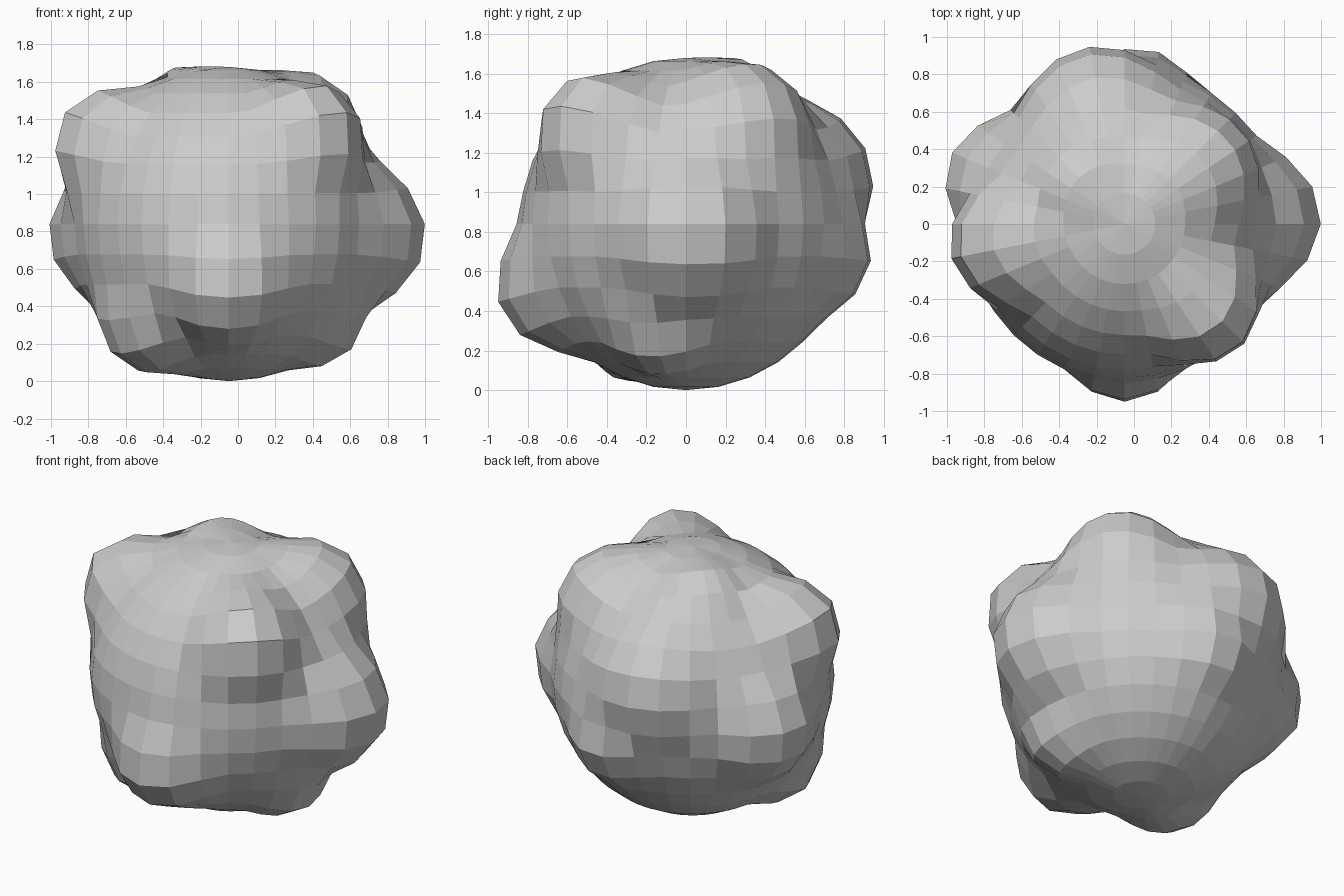
import bpy, bmesh
from math import sin, cos, radians, degrees
from mathutils import Vector

if "Cube" in bpy.data.objects:
    bpy.data.objects.remove(bpy.data.objects["Cube"])

CENTRE = Vector((-0.05, 0, 0.84))
RADIUS = 0.84

# Lumps: azimuth, elevation, height (fraction of radius), angular reach (degrees)
LUMPS = [
    (2, -5, 0.26, 36),       # right
    (-90, -26, 0.23, 31),    # low front
    (-148, -47, 0.17, 28),   # low front left
    (-15, -46, 0.13, 25),    # low front right
    (-47, 37, 0.285, 30),    # upper front right
    (-171, 33, 0.28, 31),    # upper left
    (104, 20, 0.195, 37),    # upper back
    (37, 46, 0.20, 32),      # upper back right
    (160, -5, 0.20, 32),     # left
    (84, -13, 0.15, 27),     # back
    (137, 62, 0.09, 24),     # top back left
]


def direction(az, el):
    a, e = radians(az), radians(el)
    return Vector((cos(a) * cos(e), sin(a) * cos(e), sin(e)))


# Low-poly sphere with every vertex pushed out by the strongest nearby lump
bm = bmesh.new()
bmesh.ops.create_uvsphere(bm, u_segments=32, v_segments=16, radius=RADIUS)
lumps = [(direction(az, el), h, reach) for az, el, h, reach in LUMPS]
for v in bm.verts:
    push = 0
    for axis, height, reach in lumps:
        t = degrees(v.co.angle(axis)) / reach
        if t < 1:
            push = max(push, height * (1 - t * t) ** 2)
    v.co = CENTRE + v.co * (1 + push)

mesh = bpy.data.meshes.new("boulder")
bm.to_mesh(mesh)
bm.free()
boulder = bpy.data.objects.new("boulder", mesh)
bpy.context.collection.objects.link(boulder)
